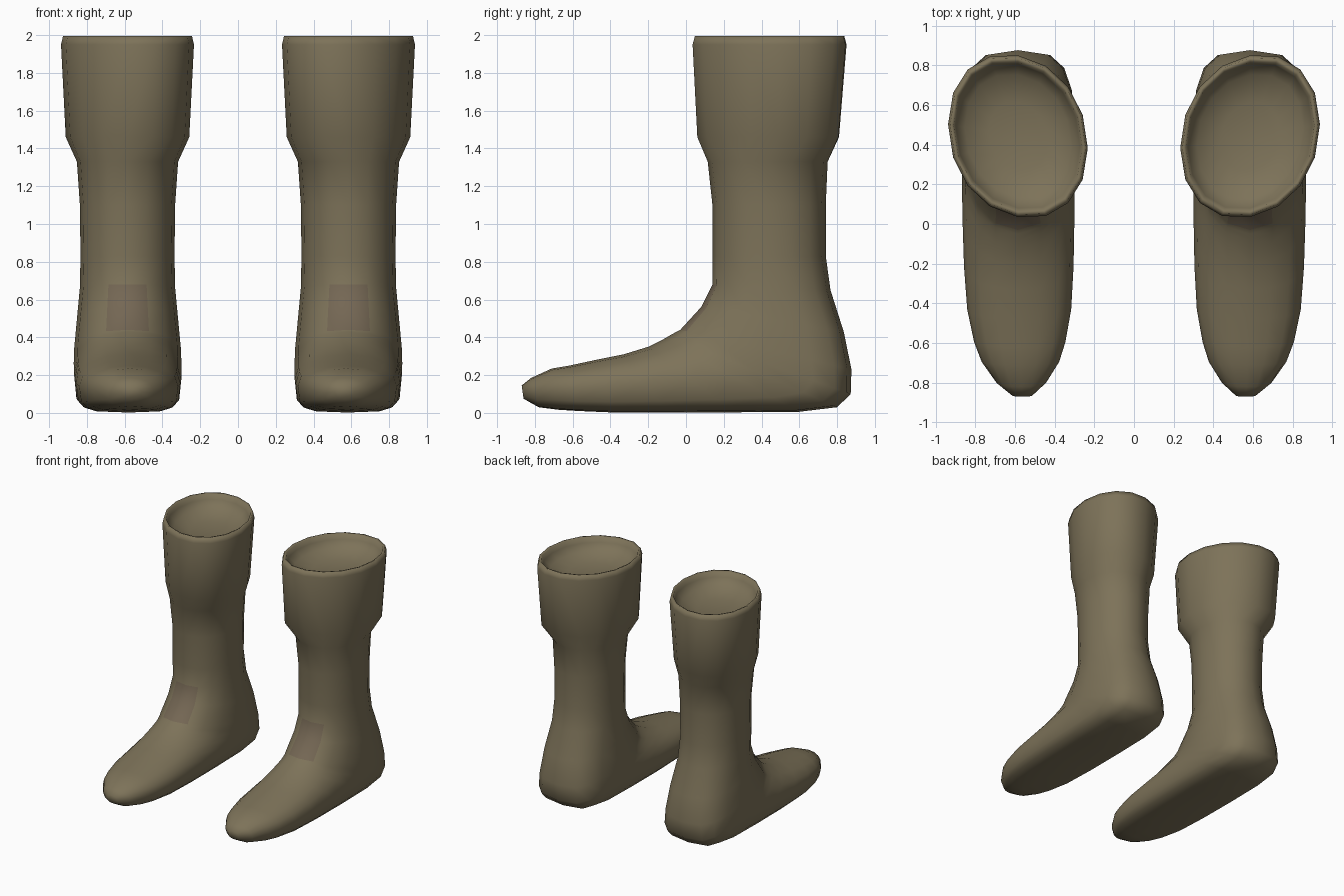
import bpy, bmesh
from math import sin, cos, pi

if "Cube" in bpy.data.objects:
    bpy.data.objects.remove(bpy.data.objects["Cube"])

SIDES = 16
CX = .585

# Opening: scale of the top ring and height, from bowl bottom to rim
BOWL = [(.42, 1.86), (.76, 1.90), (.89, 1.95), (.92, 1.99), (.97, 1.995)]
# Cuff and shaft: front y, back y, z, half width
SHAFT = [(.035, .85, 1.95, .352), (.06, .81, 1.46, .327), (.115, .75, 1.33, .268),
         (.14, .74, 1.10, .252), (.14, .74, .83, .249)]
# Ankle to toe: top (y, z), bottom (y, z), half width
FOOT = [(.14, .68, .765, .65, .252), (.08, .56, .835, .43, .268),
        (-.03, .44, .876, .23, .283), (-.05, .43, .872, .10, .285),
        (-.08, .413, .80, .03, .285), (-.12, .39, .60, .006, .284),
        (-.20, .35, .25, .003, .282), (-.33, .31, -.10, .002, .276),
        (-.48, .28, -.38, .002, .262), (-.62, .25, -.57, .01, .23),
        (-.71, .235, -.68, .017, .195), (-.82, .185, -.78, .03, .125),
        (-.87, .145, -.86, .075, .05)]


def material(name, rgb):
    m = bpy.data.materials.new(name)
    m.diffuse_color = (*rgb, 1)
    m.use_nodes = True
    m.node_tree.nodes["Principled BSDF"].inputs["Base Color"].default_value = m.diffuse_color
    return m


def power(v, e):
    return abs(v) ** e * (1 if v > 0 else -1)


def make_ring(bm, ya, za, yb, zb, hw, square=2.1, skew=0, cx=CX):
    """Superellipse ring between a front and a back point; the back half may be squarer."""
    verts = []
    for i in range(SIDES):
        t = 2 * pi * i / SIDES
        e = 2 / (square if cos(t) < 0 else 2.1)
        s = (1 - power(cos(t), e)) / 2
        w = power(sin(t), e)
        verts.append(bm.verts.new((cx + hw * w, ya + (yb - ya) * s + skew * w,
                                   za + (zb - za) * s)))
    return verts


# Loft one boot from opening to toe
bm = bmesh.new()
loops = []
y0, y1, _, top_w = SHAFT[0]
mid, half = (y0 + y1) / 2, (y1 - y0) / 2
for k, z in BOWL:
    loops.append(make_ring(bm, mid - half * k, z, mid + half * k, z, top_w * k, skew=.06 * k))
for ya, yb, z, hw in SHAFT:
    loops.append(make_ring(bm, ya, z, yb, z, hw, skew=.06 if z > 1.4 else 0))
instep = len(loops)
for k, (ya, za, yb, zb, hw) in enumerate(FOOT):
    u = k / (len(FOOT) - 1)
    loops.append(make_ring(bm, ya, za, yb, zb, hw, 2.2 + 1.7 * sin(pi * u), cx=CX - .022 * u ** 3))

for k, (a, b) in enumerate(zip(loops, loops[1:])):
    for i in range(SIDES):
        j = (i + 1) % SIDES
        f = bm.faces.new((a[i], a[j], b[j], b[i]))
        # worn patch on the instep
        if k in (instep, instep + 1) and i in (0, SIDES - 1):
            f.material_index = 1
bm.faces.new(loops[0])
bm.faces.new(loops[-1])
bmesh.ops.recalc_face_normals(bm, faces=bm.faces)
for f in bm.faces:
    f.smooth = True

mesh = bpy.data.meshes.new("boots")
bm.to_mesh(mesh)
bm.free()
mesh.materials.append(material("olive_leather", (.205, .17, .10)))
mesh.materials.append(material("worn_leather", (.175, .135, .088)))
boots = bpy.data.objects.new("boots", mesh)
bpy.context.collection.objects.link(boots)

# Second boot mirrored across x = 0
mirror = boots.modifiers.new("other_boot", 'MIRROR')
mirror.use_axis[0] = True
mirror.use_mirror_merge = False
